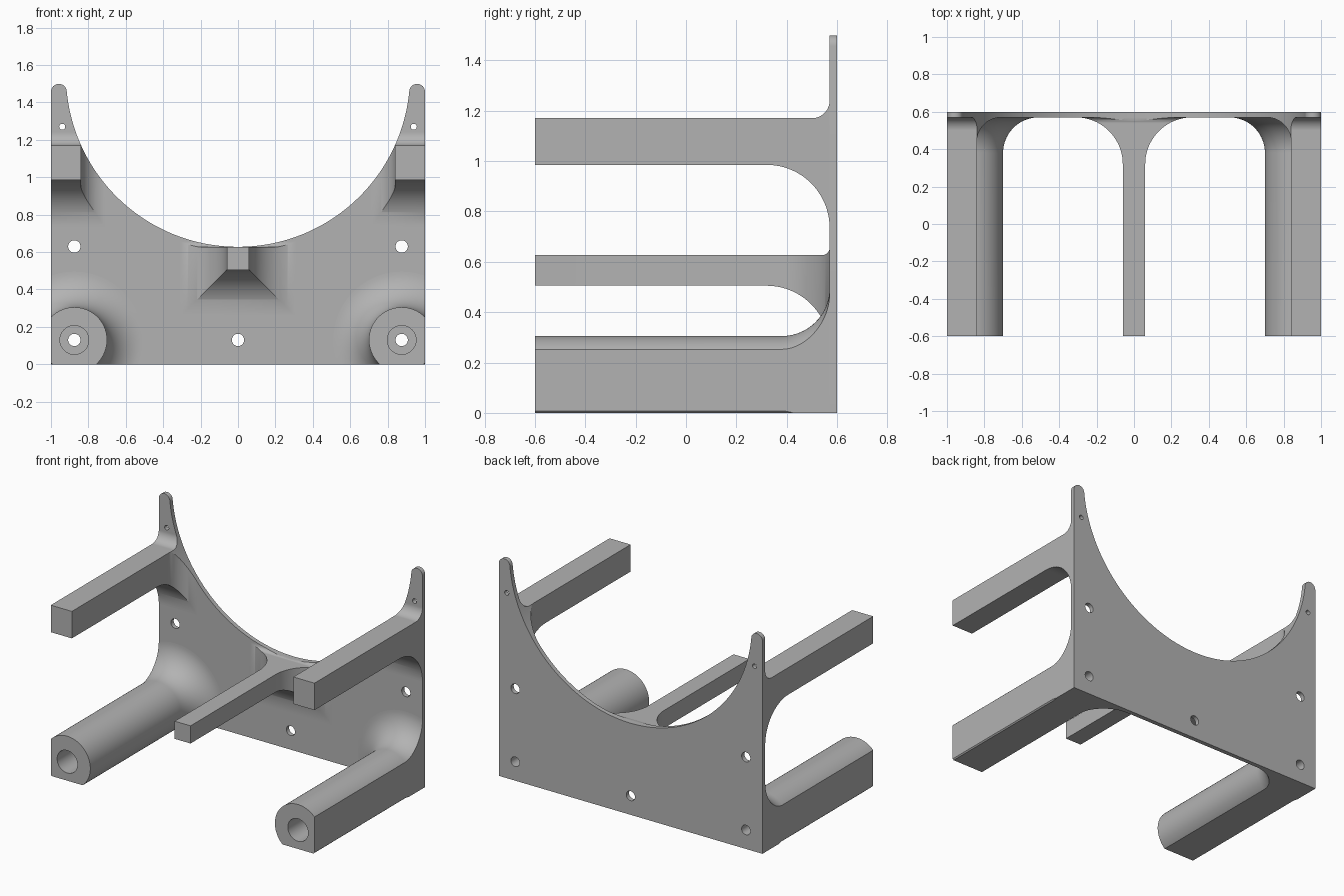
import bpy, bmesh
from math import sin, cos, pi, sqrt
from mathutils import Matrix

FRONT, FACE, BACK = -0.6, 0.57, 0.6      # arm tips, plate front, plate back
ARC_R, ARC_Z = 0.92, 1.548               # large scoop in the plate
HOLE_X, BORE_Z = 0.875, 0.13

cube = bpy.data.objects.get("Cube")
if cube:
    bpy.data.objects.remove(cube, do_unlink=True)

grey = bpy.data.materials.new("light grey")
grey.use_nodes = True
grey.diffuse_color = (0.45, 0.45, 0.45, 1)
grey.node_tree.nodes["Principled BSDF"].inputs["Base Color"].default_value = (0.45, 0.45, 0.45, 1)


def make_object(name, bm):
    bmesh.ops.recalc_face_normals(bm, faces=bm.faces)
    mesh = bpy.data.meshes.new(name)
    bm.to_mesh(mesh)
    bm.free()
    obj = bpy.data.objects.new(name, mesh)
    bpy.context.collection.objects.link(obj)
    mesh.materials.append(grey)
    return obj


def loft(name, sections):
    """Skin a list of (y, [(x, z), ...]) sections and cap both ends."""
    bm = bmesh.new()
    rings = [[bm.verts.new((x, y, z)) for x, z in pts] for y, pts in sections]
    for a, b in zip(rings, rings[1:]):
        for i in range(len(a)):
            j = (i + 1) % len(a)
            bm.faces.new((a[i], a[j], b[j], b[i]))
    bm.faces.new(rings[0])
    bm.faces.new(rings[-1])
    return make_object(name, bm)


def rods(name, specs):
    """Cylinders along y, each (x, z, radius, y0, y1, segments)."""
    bm = bmesh.new()
    for x, z, r, y0, y1, n in specs:
        m = Matrix.Translation((x, (y0 + y1) / 2, z)) @ Matrix.Rotation(pi / 2, 4, "X")
        bmesh.ops.create_cone(bm, cap_ends=True, segments=n, radius1=r, radius2=r,
                              depth=y1 - y0, matrix=m)
    obj = make_object(name, bm)
    obj.hide_render = True
    return obj


def boolean(obj, cutter, operation="DIFFERENCE"):
    mod = obj.modifiers.new("cut", "BOOLEAN")
    mod.operation, mod.object, mod.solver = operation, cutter, "EXACT"
    with bpy.context.temp_override(object=obj, active_object=obj, selected_objects=[obj]):
        bpy.ops.object.modifier_apply(modifier=mod.name)
    bpy.data.objects.remove(cutter, do_unlink=True)


def flare(y, r):
    """How far a fillet of radius r has spread at depth y."""
    u = min(max(y - (FACE - r), 0), r)
    return r - sqrt(max(r * r - u * u, 0))


def depths(*radii):
    ys = {FRONT, FACE}
    for r in radii:
        ys |= {round(FACE - r + r * sin(i / 20 * pi / 2), 5) for i in range(21)}
    return sorted(ys)


def arm(name, x0, x1, z0, z1, r_left, r_right, r_low, r_top):
    """Square arm whose sides flare into the plate with their own radii."""
    sections = []
    for y in depths(*{r for r in (r_left, r_right, r_low, r_top) if r}):
        a, b = x0 - flare(y, r_left), x1 + flare(y, r_right)
        c, d = z0 - flare(y, r_low), z1 + flare(y, r_top)
        sections.append((y, [(a, c), (b, c), (b, d), (a, d)]))
    obj = loft(name, sections)
    boolean(obj, rods("scoop_cutter", [(0, ARC_Z, ARC_R, -1, 1, 256)]))
    return obj


parts = []

# Back plate with scooped top and rounded horn tips
tip_r = (1 - ARC_R * cos(0.1)) / 2
tip = [(1 - tip_r + tip_r * cos(i * pi / 16), 1.457 + tip_r * sin(i * pi / 16)) for i in range(16)]
scoop = [(ARC_R * cos(a), ARC_Z + ARC_R * sin(a))
         for a in (-0.1 - (pi - 0.2) * i / 120 for i in range(121))]
outline = [(-1, 0), (1, 0)] + tip + scoop + [(-x, z) for x, z in reversed(tip)]
plate = loft("back_plate", [(FACE, outline), (BACK, outline)])
holes = [(0, BORE_Z, 0.033, 0.4, 0.8, 32)]
for s in (-1, 1):
    holes += [(s * HOLE_X, BORE_Z, 0.033, 0.4, 0.8, 32),
              (s * HOLE_X, 0.63, 0.033, 0.4, 0.8, 32),
              (s * 0.94, 1.27, 0.016, 0.4, 0.8, 24)]
boolean(plate, rods("hole_cutter", holes))
parts.append(plate)

# Middle arm and the two upper arms
parts.append(arm("middle_arm", -0.06, 0.06, 0.505, 0.626, 0.25, 0.25, 0.25, 0.03))
parts.append(arm("upper_arm_left", 0.84, 1, 0.985, 1.17, 0.13, 0, 0.25, 0.07))
parts.append(arm("upper_arm_right", -1, -0.84, 0.985, 1.17, 0, 0.13, 0.25, 0.07))

# Lower tubes: flared round posts trimmed flush with the plate edges
for side, s in (("left", 1), ("right", -1)):
    sections = []
    for y in depths(0.19):
        r = 0.175 + flare(y, 0.19)
        sections.append((y, [(s * HOLE_X + r * cos(t * pi / 48), BORE_Z + r * sin(t * pi / 48))
                             for t in range(96)]))
    tube = loft("lower_tube_" + side, sections)
    box = [(-1, 0), (1, 0), (1, 1), (-1, 1)]
    boolean(tube, loft("trim_box", [(-1, box), (1, box)]), "INTERSECT")
    boolean(tube, rods("bore_cutter", [(s * HOLE_X, BORE_Z, 0.077, -1, 0.5, 48)]))
    boolean(tube, rods("screw_cutter", [(s * HOLE_X, BORE_Z, 0.033, 0.4, 0.8, 32)]))
    parts.append(tube)

# Smooth the curved surfaces, keep hard edges
bpy.ops.object.select_all(action="DESELECT")
for obj in parts:
    obj.select_set(True)
bpy.context.view_layer.objects.active = plate
bpy.ops.object.shade_smooth_by_angle(angle=pi / 6)
